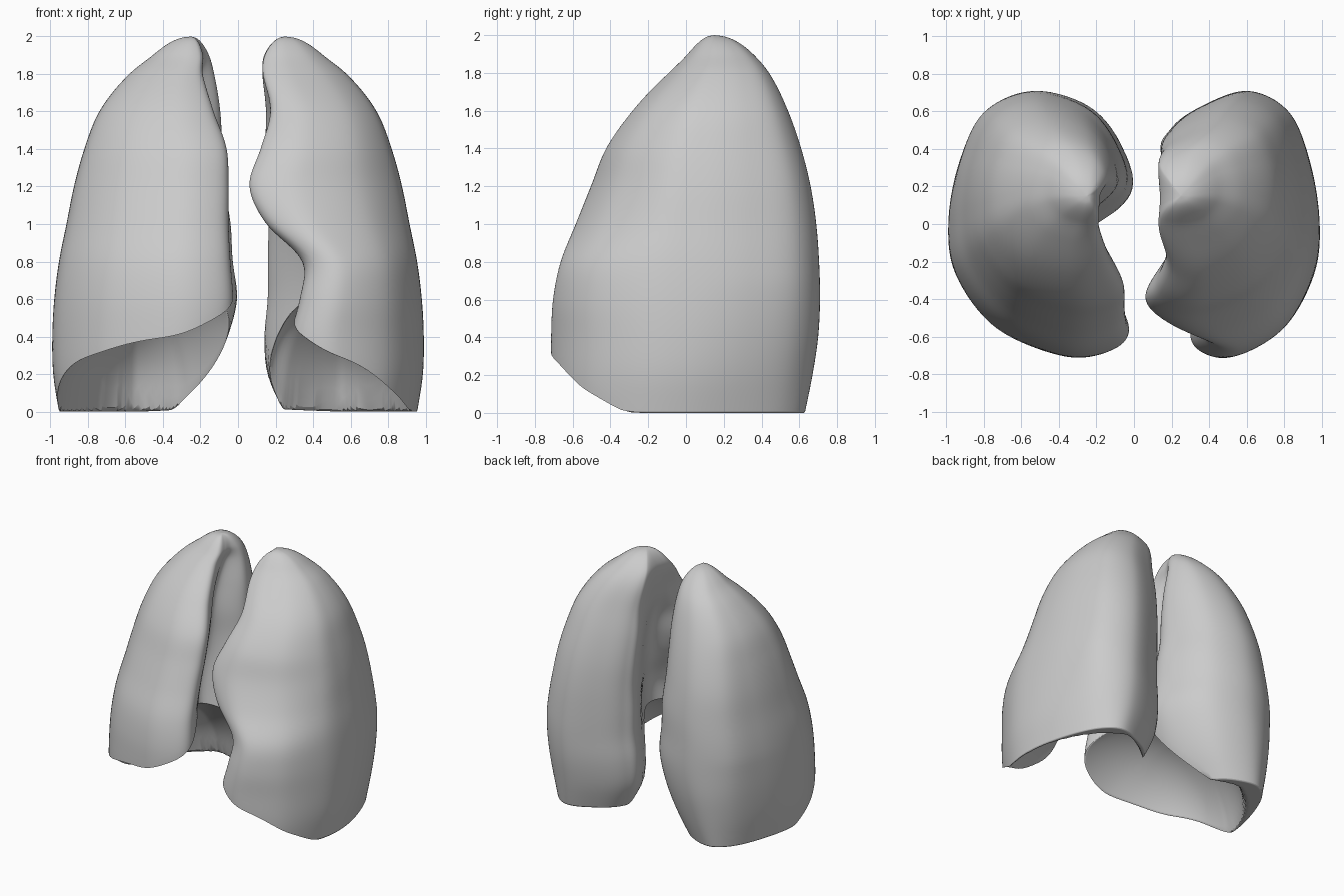
import bpy, bmesh, math
from mathutils import Vector

if "Cube" in bpy.data.objects:
    bpy.data.objects.remove(bpy.data.objects["Cube"])

# Outline shared by both lungs: height, outer x, front y, back y
OUTER = [(2.0, .25, .15, .15), (1.9, .455, .01, .355), (1.8, .58, -.09, .44),
         (1.6, .74, -.28, .54), (1.4, .82, -.42, .61), (1.2, .875, -.50, .66),
         (1.0, .915, -.58, .69), (.8, .955, -.66, .705), (.6, .98, -.70, .71),
         (.4, .99, -.71, .70), (.2, .985, -.71, .67), (0, .955, -.70, .63)]
# Inner side, same heights: x of front edge, middle hollow, rear bulge
INNER_A = [(.25, .25, .25), (.19, .18, .155), (.19, .21, .13), (.13, .24, .10),
           (.06, .25, .09), (.05, .27, .08), (.05, .29, .05), (.04, .29, .04),
           (.025, .26, .015), (.03, .22, .06), (.05, .22, .14), (.10, .30, .26)]
INNER_B = [(.25, .25, .25), (.145, .145, .14), (.135, .145, .13), (.175, .20, .15),
           (.12, .28, .15), (.06, .32, .16), (.15, .35, .17), (.345, .41, .17),
           (.33, .41, .17), (.28, .36, .15), (.28, .28, .16), (.30, .30, .24)]
SEG, RINGS, CAP = 140, 70, 24


def profile(rows, z):
    """Smoothly interpolate a table by height, rounding off at the apex."""
    key = [math.sqrt(max(0, 1 - r[0] / 2)) for r in rows]
    s = math.sqrt(max(0, 1 - z / 2))
    i = 0
    while i < len(key) - 2 and s > key[i + 1]:
        i += 1
    h = key[i + 1] - key[i]
    t = (s - key[i]) / h

    def slope(k, c):
        a, b = max(0, k - 1), min(len(key) - 1, k + 1)
        return (rows[b][c] - rows[a][c]) / (key[b] - key[a])
    return [(2*t**3 - 3*t*t + 1) * rows[i][c] + (3*t*t - 2*t**3) * rows[i + 1][c]
            + h * ((t**3 - 2*t*t + t) * slope(i, c) + (t**3 - t*t) * slope(i + 1, c))
            for c in range(1, len(rows[0]))]


def section(rows, z, rear):
    """Horizontal outline of a lung: 14 points, front edge first.
    rear moves the inner rear bulge backwards."""
    xo, yf, yb, xa, xh, xp = profile(rows, z)
    w, v, d = xo - xa, xo - xp, yb - yf
    low = max(0, .7 - z) * .09          # outer rear corner tapers near the base
    pts = [(xa, .10), (xa + .11*w, .02), (xa + .36*w, .003), (xa + .73*w, .11),
           (xo - .045*w, .31), (xo, .51), (xo - (.045 + low*.6)*v, .73),
           (xo - (.18 + low)*v, .92), (xo - .46*v, 1), (xo - .77*v, .94),
           (xo - .95*v, .79 + .5*rear), (xp, .61 + rear), (xh, .43),
           (.55*xa + .45*xh, .27)]
    return [Vector((x, yf + k * d)) for x, k in pts]


def on_loop(p, u):
    """Point on a closed smooth curve through p, u in 0..1."""
    n = len(p)
    i = int(u * n)
    t = u * n - i
    a, b, c, e = (p[(i + k) % n] for k in (-1, 0, 1, 2))
    return .5 * (2*b + (c - a)*t + (2*a - 5*b + 4*c - e)*t*t + (3*b - a - 3*c + e)*t**3)


def make_lung(name, side, inner, rear, dome):
    rows = [o + i for o, i in zip(OUTER, inner)]
    cx, cy, a, bf, b_in, b_out, height = dome

    def floor(p):
        # Rear radius shrinks towards the inner side, leaving a low rear lip
        k = min(max((p.x - .05) / .5, 0), 1)
        b = bf if p.y < cy else b_in + (b_out - b_in) * k
        r = ((p.x - cx) / a)**2 + ((p.y - cy) / b)**2
        return .04 * max(0, .5 - p.x) + height * max(0, 1 - r)**.52

    # Dense stack of outlines used to look up the wall at any height
    N = 400
    stack = [section(rows, 2 * k / N, rear) for k in range(N + 1)]

    def wall(u, z):
        f = min(max(z / 2 * N, 0), N - 1e-6)
        k = int(f)
        return on_loop(stack[k], u).lerp(on_loop(stack[k + 1], u), f - k)

    # Lower rim: where the wall meets the domed floor, evened out around the loop
    rim_z = []
    for j in range(SEG):
        z = 0
        while z < 1 and z < floor(wall(j / SEG, z)):
            z += .002
        rim_z.append(z)
    for _ in range(3):
        rim_z = [(rim_z[j - 1] + 2*rim_z[j] + rim_z[(j + 1) % SEG]) / 4 for j in range(SEG)]

    bm = bmesh.new()
    columns = []
    centre = Vector((.55, 0))
    for j in range(SEG):
        u, z = j / SEG, rim_z[j]
        rim = wall(u, z)
        gap = z - floor(rim)
        col = []
        for k in range(CAP):
            # Floor rows crowd towards the rim where the dome is steep
            q = 1 - (1 - (k + 1) / (CAP + 1))**1.6
            p = centre.lerp(rim, q)
            col.append((p.x, p.y, floor(p) + gap * q**8))
        for k in range(RINGS):
            h = z + (2 - z) * math.sin(k / RINGS * math.pi / 2)
            p = wall(u, h)
            col.append((p.x, p.y, h))
        columns.append([bm.verts.new((side * x, y, q)) for x, y, q in col])
    bottom = bm.verts.new((side * centre.x, centre.y, floor(centre)))
    top = bm.verts.new((side * .25, .15, 2))
    for j in range(SEG):
        c, d = columns[j], columns[(j + 1) % SEG]
        for k in range(len(c) - 1):
            bm.faces.new((c[k], d[k], d[k + 1], c[k + 1]))
        bm.faces.new((bottom, d[0], c[0]))
        bm.faces.new((c[-1], d[-1], top))
    bmesh.ops.recalc_face_normals(bm, faces=bm.faces)
    mesh = bpy.data.meshes.new(name)
    bm.to_mesh(mesh)
    bm.free()
    ob = bpy.data.objects.new(name, mesh)
    bpy.context.collection.objects.link(ob)
    # Soften small steps, then shade
    sm = ob.modifiers.new("soften", 'SMOOTH')
    sm.factor, sm.iterations = .5, 3
    bpy.ops.object.select_all(action='DESELECT')
    ob.select_set(True)
    bpy.context.view_layer.objects.active = ob
    bpy.ops.object.shade_smooth_by_angle(angle=math.radians(50))


# Dome: centre x, centre y, x radius, front radius, rear radius (inner, outer), height
make_lung("right_lung", -1, INNER_A, 0, (.15, -.22, .82, .615, .47, .84, .72))
make_lung("left_lung", 1, INNER_B, .14, (.30, -.1, .635, .77, .32, .73, .60))
